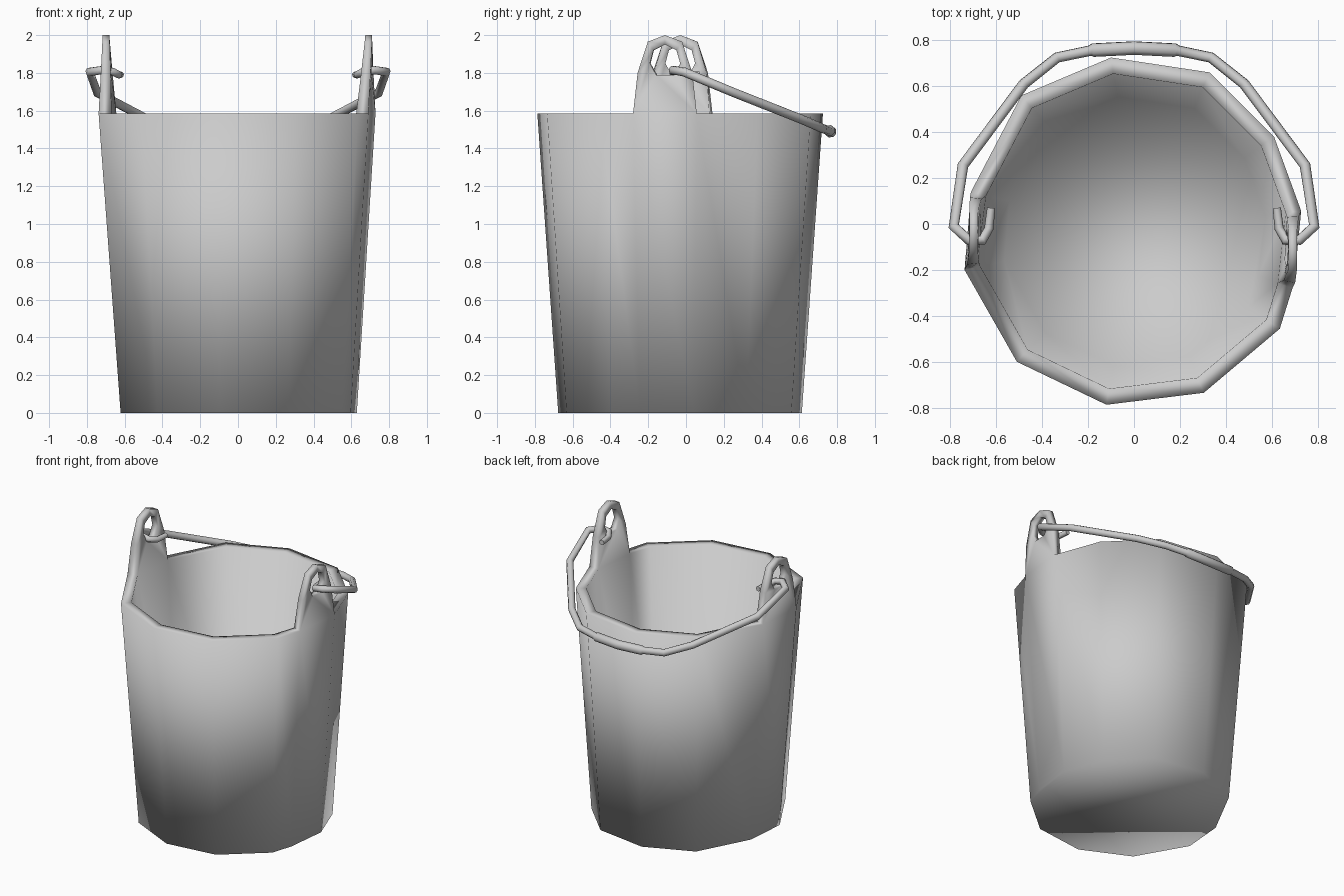
import bpy, bmesh
from mathutils import Vector

if "Cube" in bpy.data.objects:
    bpy.data.objects.remove(bpy.data.objects["Cube"])

RIM_Z, CY = 1.585, -0.035
RIM = [(-.10, .725), (.33, .66), (.61, .38), (.728, .057), (.69, -.28), (.635, -.456),
       (.304, -.735), (-.12, -.787), (-.51, -.60), (-.738, -.20), (-.71, .14), (-.49, .56)]
# lug outline and hole as (position across lug 0..1, z), lower y side first
LUG = [(.07, 1.80), (.23, 1.965), (.5, 2.0), (.77, 1.965), (.93, 1.80)]
HOLE = [(.36, 1.79), (.26, 1.85), (.32, 1.92), (.5, 1.95), (.68, 1.92), (.74, 1.85), (.64, 1.79)]


def ring(bm, scale, z, dx=0):
    return [bm.verts.new((x * scale + dx, CY + (y - CY) * scale, z)) for x, y in RIM]


def skin(bm, a, b, skip=(), closed=True):
    n = len(a)
    for i in range(n if closed else n - 1):
        if i not in skip:
            j = (i + 1) % n
            bm.faces.new((a[i], a[j], b[j], b[i]))


def finish(ob):
    for p in ob.data.polygons:
        p.use_smooth = True


# Bucket wall, floor and rim
bm = bmesh.new()
out_low = ring(bm, .853, 0, .008)
out_top = ring(bm, 1, RIM_Z)
in_top = ring(bm, .907, RIM_Z)
in_low = ring(bm, .775, .05, .008)
bm.faces.new(out_low)
bm.faces.new(in_low)
skin(bm, out_low, out_top)
skin(bm, out_top, in_top, skip=(3, 9))
skin(bm, in_top, in_low)

# Pierced lugs growing from two rim edges, thinner towards the top
for lo, hi, x_top in ((4, 3, .692), (9, 10, -.699)):
    loops = []
    side = 1 if x_top > 0 else -1
    for rim, off in ((out_top, .018), (in_top, -.018)):
        a, b = rim[lo].co.copy(), rim[hi].co.copy()
        ya, yb = out_top[lo].co.y, out_top[hi].co.y

        def place(t, z):
            w = (z - RIM_Z) / (2 - RIM_Z)
            p = a.lerp(b, t)
            return bm.verts.new((p.x + (x_top + side * off - p.x) * w,
                                 p.y + (ya + (yb - ya) * t - p.y) * w, z))
        outline = [rim[lo]] + [place(*p) for p in LUG] + [rim[hi]]
        hole = [place(*p) for p in HOLE]
        skin(bm, outline, hole)
        loops.append((outline, hole))
    skin(bm, loops[0][0], loops[1][0], closed=False)
    skin(bm, loops[0][1], loops[1][1])
bmesh.ops.recalc_face_normals(bm, faces=bm.faces)
mesh = bpy.data.meshes.new("bucket")
bm.to_mesh(mesh)
bm.free()
bucket = bpy.data.objects.new("bucket", mesh)
bpy.context.collection.objects.link(bucket)
finish(bucket)

# Tilted wire handle with hooked ends and a slightly thicker middle
half = [(-.622, .07, 1.79, .018), (-.632, -.02, 1.79, .02), (-.66, -.07, 1.805, .022),
        (-.72, -.07, 1.815, .023), (-.785, -.01, 1.805, .024), (-.745, .255, 1.695, .024),
        (-.48, .61, 1.555, .024), (-.335, .725, 1.505, .024), (-.19, .755, 1.495, .024),
        (-.18, .757, 1.494, .031), (0, .766, 1.488, .031)]
path = half + [(-x, y, z, r) for x, y, z, r in reversed(half[:-1])]
curve = bpy.data.curves.new("handle", 'CURVE')
curve.dimensions = '3D'
curve.bevel_depth = 1
curve.bevel_resolution = 2
curve.use_fill_caps = True
spline = curve.splines.new('POLY')
spline.points.add(len(path) - 1)
for pt, (x, y, z, r) in zip(spline.points, path):
    pt.co = (x, y, z, 1)
    pt.radius = r
handle = bpy.data.objects.new("handle", curve)
bpy.context.collection.objects.link(handle)
bpy.context.view_layer.objects.active = handle
handle.select_set(True)
bpy.ops.object.convert(target='MESH')
finish(bpy.context.object)
